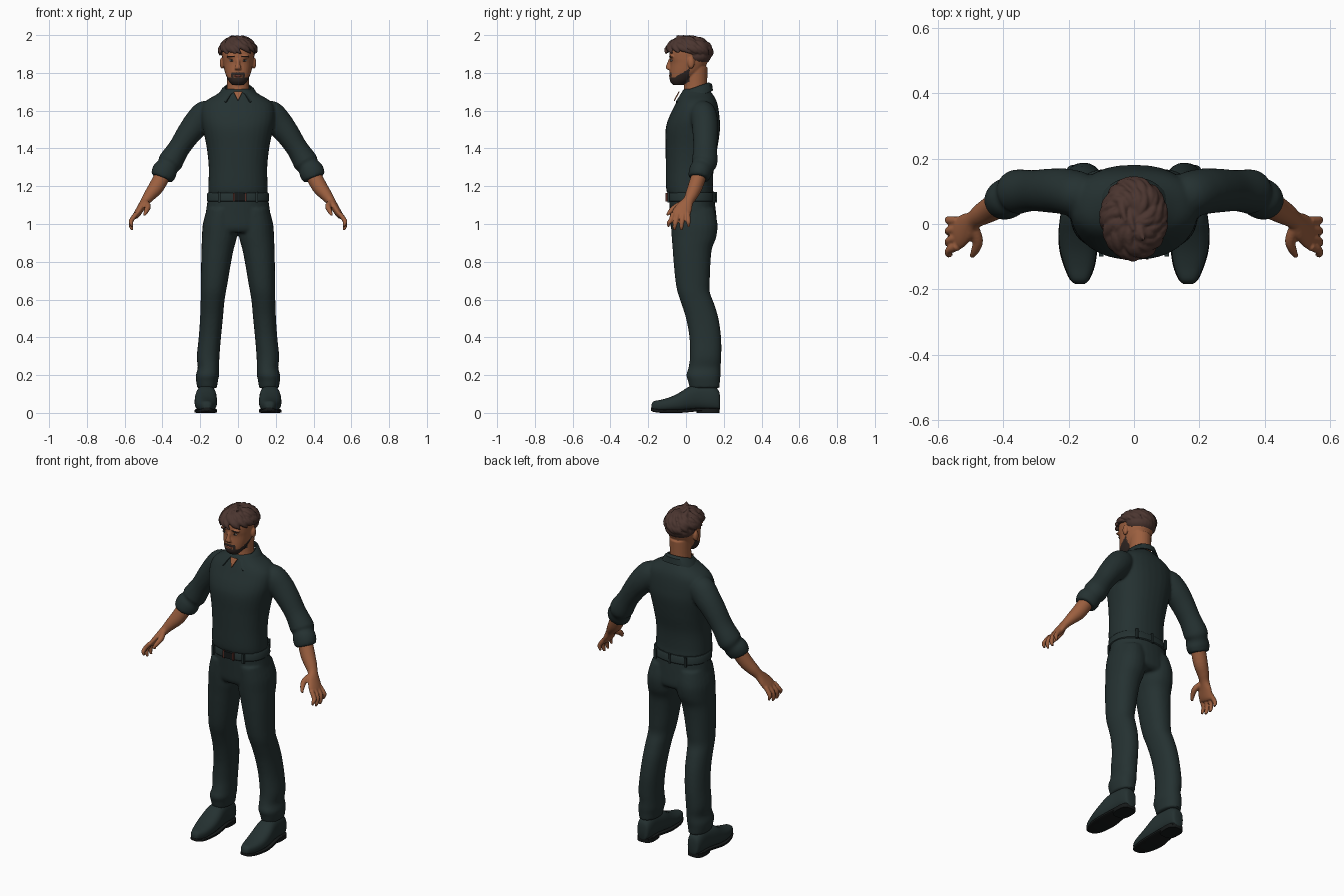
import bpy, bmesh, math, random
from mathutils import Vector, Matrix

random.seed(4)
if "Cube" in bpy.data.objects:
    bpy.data.objects.remove(bpy.data.objects["Cube"], do_unlink=True)


def material(name, rgb):
    m = bpy.data.materials.new(name)
    m.use_nodes = True
    m.diffuse_color = (*rgb, 1)
    bsdf = next(n for n in m.node_tree.nodes if n.type == "BSDF_PRINCIPLED")
    bsdf.inputs["Base Color"].default_value = (*rgb, 1)
    bsdf.inputs["Roughness"].default_value = 0.8
    return m


CLOTH = material("dark_cloth", (0.018, 0.031, 0.031))
SKIN = material("skin", (0.33, 0.115, 0.05))
HAIR = material("brown_hair", (0.07, 0.036, 0.029))
BEARD = material("dark_beard", (0.03, 0.02, 0.017))
LEATHER = material("red_brown_leather", (0.09, 0.025, 0.018))
SOLE = material("black_sole", (0.008, 0.01, 0.01))
LIPS = material("lips", (0.22, 0.06, 0.04))
EYE = material("eye_white", (0.35, 0.3, 0.27))


def curve_through(st, k):
    """Smooth interpolation of station tuples."""
    out = []
    for i in range(len(st) - 1):
        p = [st[max(i - 1, 0)], st[i], st[i + 1], st[min(i + 2, len(st) - 1)]]
        for s in range(k):
            t = s / k
            out.append([b + 0.5 * t * (c - a + t * (2 * a - 5 * b + 4 * c - d + t * (3 * (b - c) + d - a)))
                        for a, b, c, d in zip(*p)])
    return out + [list(st[-1])]


def loft(bm, st, axes=None, power=2.0, n=24, k=4, sides=(1,)):
    """Skin rings (x, y, z, half_u, half_v); rings follow the path if axes is None."""
    pts = curve_through(st, k)
    for side in sides:
        rings = []
        for i, q in enumerate(pts):
            if axes:
                u, v = axes
            else:
                t = Vector(pts[min(i + 1, len(pts) - 1)][:3]) - Vector(pts[max(i - 1, 0)][:3])
                u = t.cross(Vector((0, 1, 0))).normalized()
                v = u.cross(t).normalized()
            ring = []
            for j in range(n):
                c, s = math.cos(math.tau * j / n), math.sin(math.tau * j / n)
                w = (Vector(q[:3]) + u * q[3] * math.copysign(abs(c) ** (2 / power), c)
                     + v * q[4] * math.copysign(abs(s) ** (2 / power), s))
                ring.append(bm.verts.new((w.x * side, w.y, w.z)))
            rings.append(ring)
        for a, b in zip(rings, rings[1:]):
            for j in range(n):
                bm.faces.new((a[j], a[(j + 1) % n], b[(j + 1) % n], b[j]))
        bm.faces.new(rings[0])
        bm.faces.new(rings[-1])


FLAT = (Vector((1, 0, 0)), Vector((0, 1, 0)))
UPRIGHT = (Vector((1, 0, 0)), Vector((0, 0, 1)))
BOTH = (1, -1)


def level(z, x0, x1, y0, y1):
    return ((x0 + x1) / 2, (y0 + y1) / 2, z, (x1 - x0) / 2, (y1 - y0) / 2)


def body(rows):
    return [level(z, -w, w, f, b) for z, w, f, b in rows]


def ball(bm, c, r):
    m = Matrix.Translation(c) @ Matrix.Diagonal((*r, 1))
    return bmesh.ops.create_uvsphere(bm, u_segments=24, v_segments=16, radius=1, matrix=m)["verts"]


def box(bm, c, size):
    bmesh.ops.create_cube(bm, size=1, matrix=Matrix.Translation(c) @ Matrix.Diagonal((*size, 1)))


def finish(name, bm, mats, voxel=0, smooth=0, thick=0, angle=40):
    """Turn a bmesh into an object, blending overlapping parts when voxel is set."""
    bmesh.ops.recalc_face_normals(bm, faces=bm.faces[:])
    me = bpy.data.meshes.new(name)
    bm.to_mesh(me)
    bm.free()
    ob = bpy.data.objects.new(name, me)
    bpy.context.collection.objects.link(ob)
    if voxel:
        r = ob.modifiers.new("blend", "REMESH")
        r.mode, r.voxel_size = "VOXEL", voxel
    if smooth:
        s = ob.modifiers.new("soften", "SMOOTH")
        s.factor, s.iterations = 0.5, smooth
    if thick:
        ob.modifiers.new("thickness", "SOLIDIFY").thickness = thick
    if ob.modifiers:
        dg = bpy.context.evaluated_depsgraph_get()
        ob.data = bpy.data.meshes.new_from_object(ob.evaluated_get(dg))
        ob.modifiers.clear()
    ob.data.materials.clear()
    for m in mats:
        ob.data.materials.append(m)
    bpy.ops.object.select_all(action="DESELECT")
    ob.select_set(True)
    bpy.context.view_layer.objects.active = ob
    bpy.ops.object.shade_smooth_by_angle(angle=math.radians(angle))
    return ob


# Shirt: torso and rolled sleeves
bm = bmesh.new()
loft(bm, body([(1.16, .158, -.1, .147), (1.2, .157, -.106, .143), (1.3, .155, -.107, .147),
               (1.4, .165, -.108, .166), (1.5, .185, -.108, .18), (1.56, .195, -.092, .178),
               (1.62, .192, -.063, .17), (1.655, .165, -.046, .16), (1.685, .115, -.03, .143),
               (1.715, .07, -.012, .12)]), FLAT, 2.3, 32)
loft(bm, [(.13, .08, 1.6, .055, .06), (.17, .09, 1.58, .075, .07), (.215, .1, 1.535, .073, .07),
          (.26, .102, 1.48, .065, .067), (.31, .102, 1.405, .058, .063), (.345, .1, 1.35, .064, .067),
          (.36, .097, 1.325, .066, .068), (.372, .09, 1.305, .058, .06), (.388, .078, 1.28, .067, .062),
          (.402, .066, 1.25, .061, .056), (.405, .064, 1.243, .05, .048)], sides=BOTH)
finish("shirt", bm, [CLOTH], .008, 3)

# Trousers
bm = bmesh.new()
loft(bm, body([(1.15, .158, -.09, .148), (1.05, .172, -.085, .16), (.98, .183, -.08, .163),
               (.955, .165, -.065, .14)]), FLAT, 2.2, 32)
loft(bm, [level(*r) for r in (
    (1.08, .005, .165, -.08, .15), (1, .002, .186, -.08, .167), (.93, .006, .191, -.076, .16),
    (.87, .022, .193, -.071, .138), (.8, .036, .195, -.066, .13), (.7, .053, .196, -.056, .126),
    (.64, .064, .197, -.045, .126), (.58, .073, .198, -.025, .148), (.5, .08, .201, 0, .172),
    (.4, .09, .208, .018, .186), (.3, .098, .218, .021, .187), (.24, .1, .213, .013, .183),
    (.2, .1, .223, .002, .183), (.17, .106, .222, .01, .18), (.13, .112, .215, .02, .178))],
    FLAT, 2.2, sides=BOTH)
finish("trousers", bm, [CLOTH], .008, 3)

# Belt with loops and buckle
bm = bmesh.new()
loft(bm, body([(1.118, .16, -.094, .153), (1.123, .165, -.1, .158),
               (1.16, .164, -.101, .156), (1.166, .159, -.097, .151)]), FLAT, 2.3, 48, 1)
for x, y in ((.1, -.093), (-.1, -.093), (.1, .148), (-.1, .148), (0, .157)):
    box(bm, (x, y, 1.142), (.014, .012, .056))
finish("belt", bm, [CLOTH])
bm = bmesh.new()
for x in (-.022, .04):
    box(bm, (x, -.102, 1.142), (.008, .012, .046))
finish("buckle_bars", bm, [LEATHER])
bm = bmesh.new()
box(bm, (.009, -.101, 1.142), (.054, .01, .038))
finish("buckle_plate", bm, [SOLE])

# Collar: open band that drops to two points in front
bm = bmesh.new()
rows = []
for i in range(41):
    t = i / 40
    a, b = (math.radians(s + (360 - 2 * s) * t) for s in (16, 36))
    mid = (a + b) / 2
    top = (.07 * math.sin(a), .05 - .071 * math.cos(a), 1.725 - .025 * math.cos(a))
    fold = (.086 * math.sin(mid), .05 - .088 * math.cos(mid), 1.712 - .028 * math.cos(mid))
    ry = .093 + .045 * max(0, math.cos(b))
    low = (.11 * math.sin(b), .05 - ry * math.cos(b), 1.673 - .033 * math.cos(b))
    rows.append([bm.verts.new(p) for p in (top, fold, low)])
for p, q in zip(rows, rows[1:]):
    for j in range(2):
        bm.faces.new((p[j], q[j], q[j + 1], p[j + 1]))
finish("collar", bm, [CLOTH], thick=.007)
bm = bmesh.new()
bm.faces.new([bm.verts.new(p) for p in ((-.024, -.034, 1.7), (.024, -.034, 1.7), (0, -.06, 1.65))])
finish("open_neckline", bm, [SKIN], thick=.006)

# Forearms and hands
bm = bmesh.new()
loft(bm, [(.385, .078, 1.285, .042, .04), (.43, .05, 1.2, .041, .039), (.465, .03, 1.155, .033, .034),
          (.49, .012, 1.122, .025, .029), (.511, -.008, 1.09, .021, .043), (.535, -.028, 1.052, .018, .049),
          (.545, -.033, 1.036, .012, .045)], sides=BOTH)
loft(bm, [(.49, -.01, 1.115, .016, .016), (.477, -.05, 1.093, .016, .016), (.485, -.08, 1.07, .013, .013),
          (.496, -.1, 1.047, .007, .007)], n=12, sides=BOTH)
for base, tip, z in ((-.068, -.092, .985), (-.042, -.06, .968), (-.015, -.024, .967), (.01, .013, .985)):
    loft(bm, [(.538, base, 1.055, .013, .013), (.564, (base + tip) / 2, 1.02, .0125, .0125),
              (.566, tip, z + .02, .011, .011), (.559, tip, z, .006, .006)], n=12, sides=BOTH)
finish("forearms_and_hands", bm, [SKIN], .005, 1)

# Head, neck, nose and ears, with the beard coloured along the jaw
bm = bmesh.new()
loft(bm, body([(1.735, .03, -.068, -.02), (1.755, .048, -.084, .02), (1.78, .061, -.087, .05),
               (1.81, .071, -.086, .088), (1.85, .079, -.083, .112), (1.88, .083, -.087, .12),
               (1.92, .085, -.083, .122), (1.96, .07, -.06, .1), (1.98, .03, -.03, .06)]), FLAT, 2.2, 32)
loft(bm, body([(1.66, .065, -.02, .115), (1.73, .058, -.01, .112), (1.83, .06, -.005, .114)]), FLAT)
loft(bm, [(0, -.083, 1.873, .008, .008), (0, -.091, 1.845, .011, .012), (0, -.093, 1.825, .018, .014),
          (0, -.087, 1.816, .014, .008)], FLAT, n=16)
for s in BOTH:
    ball(bm, (s * .085, .027, 1.852), (.012, .018, .03))
    ball(bm, (s * .034, -.074, 1.886), (.028, .014, .008))
head = finish("head", bm, [SKIN, BEARD], .0045, 2)
for f in head.data.polygons:
    x, y, z = f.center
    jaw = y < .018 and 1.725 + .5 * max(0, y + .04) < z < 1.776 + .6 * max(0, y + .06)
    moustache = abs(x) < .032 and y < -.06 and 1.79 < z < 1.803
    mouth_side = .024 < abs(x) < .036 and y < -.05 and 1.77 < z < 1.8
    f.material_index = int(jaw or moustache or mouth_side)

# Facial features
features = (("eyes", EYE, .034, -.0765, 1.866, (.014, .006, .006)),
            ("pupils", SOLE, .034, -.0795, 1.866, (.006, .005, .006)),
            ("eyebrows", BEARD, .036, -.082, 1.887, (.021, .007, .004)))
for name, mat, x, y, z, r in features:
    bm = bmesh.new()
    for s in BOTH:
        ball(bm, (s * x, y, z), r)
    finish(name, bm, [mat])
bm = bmesh.new()
ball(bm, (0, -.084, 1.784), (.021, .007, .006))
finish("lips", bm, [LIPS])

# Hair: cap, nape and swept locks
bm = bmesh.new()
centre, radii = Vector((0, .015, 1.91)), (.094, .118, .078)
for v in ball(bm, centre, radii):
    v.co.z = max(v.co.z, 1.908 - .25 * v.co.y)
ball(bm, (0, .055, 1.888), (.087, .078, .05))


def on_scalp(az, el, lift):
    d = (math.cos(az) * math.cos(el), math.sin(az) * math.cos(el), math.sin(el))
    return tuple(c + r * lift * e for c, r, e in zip(centre, radii, d))


for el, count in ((.32, 22), (.7, 18), (1.1, 12)):
    for i in range(count):
        az = math.tau * i / count + random.uniform(-.12, .12)
        drop = el - .25 * max(0, math.sin(az)) + random.uniform(-.08, .08)
        lock = [(*on_scalp(az + .2 * j, drop + .35 - .24 * j, .95 + .03 * j), r, r)
                for j, r in enumerate((.008, .015, .013, .004))]
        loft(bm, lock, n=8, k=3)
for x, y in ((-.01, .0), (.02, -.03), (-.035, .03)):
    loft(bm, [(x, y + .04, 1.965, .02, .02), (x, y + .01, 1.985, .013, .014), (x + .01, y - .02, 1.997, .004, .004)], n=8)
finish("hair", bm, [HAIR], .0045, 1)

# Shoes: uppers, then soles and heels
bm = bmesh.new()
loft(bm, [((a + b) / 2, y, (lo + hi) / 2, (b - a) / 2, (hi - lo) / 2) for y, a, b, lo, hi in (
    (-.183, .15, .18, .02, .045), (-.17, .138, .194, .012, .062), (-.13, .122, .212, .008, .07),
    (-.08, .114, .226, .008, .085), (-.03, .111, .23, .008, .11), (.02, .113, .226, .012, .14),
    (.08, .12, .217, .015, .15), (.14, .124, .212, .012, .145), (.172, .132, .203, .012, .12),
    (.18, .145, .19, .02, .09))], UPRIGHT, 2.5, sides=BOTH)
finish("shoe_uppers", bm, [CLOTH])
bm = bmesh.new()
loft(bm, [((a + b) / 2, y, z, (b - a) / 2, .009) for y, a, b, z in (
    (-.184, .152, .178, .02), (-.17, .136, .196, .014), (-.13, .12, .214, .009), (-.08, .112, .228, .009),
    (-.03, .11, .231, .009), (.02, .113, .226, .013), (.08, .12, .217, .018), (.17, .133, .203, .018))],
    UPRIGHT, 5, sides=BOTH)
loft(bm, [level(z, .119, .217, .055, .178) for z in (0, .024)], FLAT, 3, k=1, sides=BOTH)
finish("shoe_soles", bm, [SOLE])
